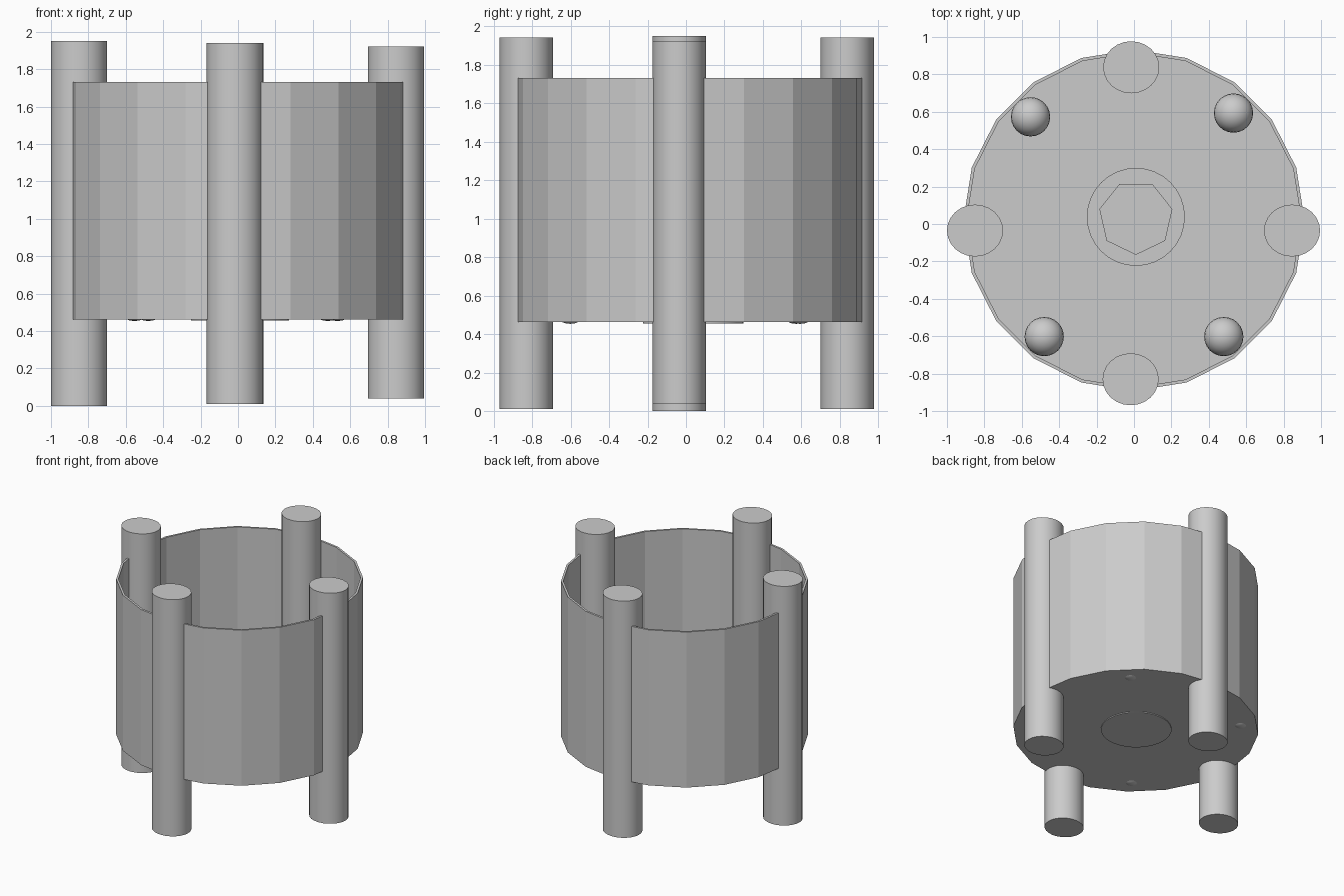
import bpy, math

if "Cube" in bpy.data.objects:
    bpy.data.objects.remove(bpy.data.objects["Cube"])


def smooth(obj, angle=35):
    bpy.ops.object.select_all(action='DESELECT')
    obj.select_set(True)
    bpy.context.view_layer.objects.active = obj
    bpy.ops.object.shade_smooth_by_angle(angle=math.radians(angle))


def cylinder(name, x, y, z0, z1, rx, ry, sides, turn=0):
    bpy.ops.mesh.primitive_cylinder_add(
        vertices=sides, radius=1, depth=z1 - z0,
        location=(x, y, (z0 + z1) / 2), rotation=(0, 0, turn))
    obj = bpy.context.object
    obj.name = name
    obj.scale = (rx, ry, 1)
    return obj


def lathe(name, profile, sides, cy):
    """Spin a closed-bottom (radius, z) profile; radius 0 ends become caps."""
    verts, faces = [], []
    for r, z in profile:
        for i in range(sides):
            a = 2 * math.pi * i / sides
            verts.append((r * math.cos(a), cy + r * math.sin(a), z))
    for k in range(len(profile) - 1):
        for i in range(sides):
            j = (i + 1) % sides
            a, b = k * sides, (k + 1) * sides
            faces.append((a + i, a + j, b + j, b + i))
    last = (len(profile) - 1) * sides
    faces.append(tuple(reversed(range(sides))))
    faces.append(tuple(range(last, last + sides)))
    mesh = bpy.data.meshes.new(name)
    mesh.from_pydata(verts, [], faces)
    obj = bpy.data.objects.new(name, mesh)
    bpy.context.collection.objects.link(obj)
    return obj


# Open twenty-sided tub: underside, outer wall, rim, inner wall, floor
lathe("tub", [(0.912, 0.462), (0.912, 1.73), (0.895, 1.73), (0.895, 0.475)], 20, 0.02)

# Four posts running through the wall
posts = {
    "left_post": (-0.85, -0.035, 0.0, 1.95),
    "right_post": (0.845, -0.035, 0.04, 1.92),
    "front_post": (-0.018, -0.83, 0.01, 1.94),
    "back_post": (-0.015, 0.838, 0.01, 1.94),
}
for name, (x, y, z0, z1) in posts.items():
    smooth(cylinder(name, x, y, z0, z1, 0.15, 0.139, 24))

# Central hub: round base and seven-sided spindle
smooth(cylinder("hub_base", 0.01, 0.038, 0.455, 0.56, 0.262, 0.262, 32))
cylinder("hub_spindle", 0.01, 0.035, 0.54, 0.70, 0.2, 0.2, 7, math.pi)

# Four balls resting in the floor and just showing underneath
for i, (x, y) in enumerate([(-0.553, 0.573), (0.532, 0.593), (-0.48, -0.602), (0.48, -0.602)]):
    bpy.ops.mesh.primitive_uv_sphere_add(segments=24, ring_count=12, radius=0.105,
                                         location=(x, y, 0.558))
    ball = bpy.context.object
    ball.name = f"floor_ball_{i + 1}"
    smooth(ball)
